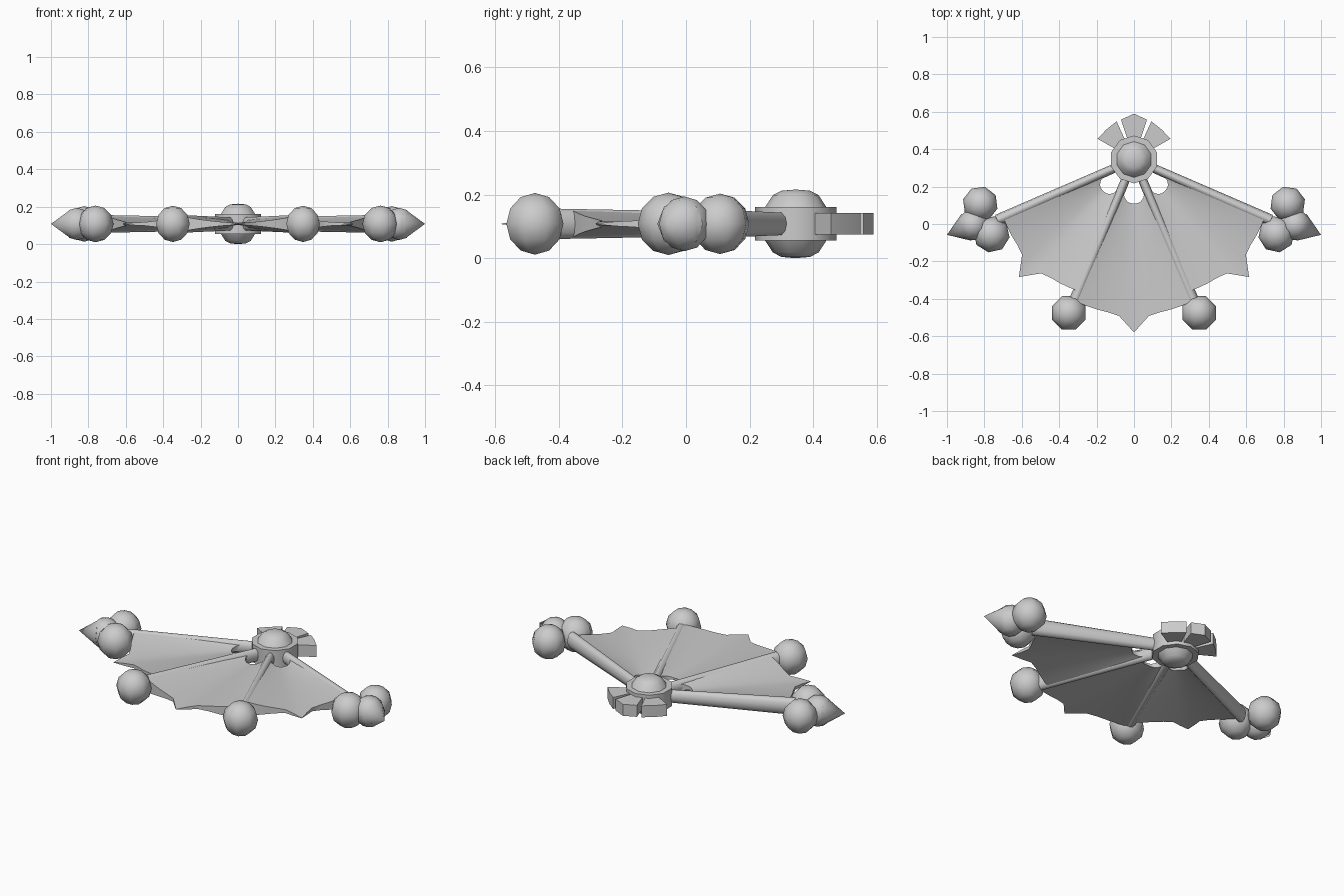
import bpy, bmesh, math
from mathutils import Vector, Matrix

if "Cube" in bpy.data.objects:
    bpy.data.objects.remove(bpy.data.objects["Cube"])

ZC = 0.108          # mid height of the whole ornament
HY = 0.345          # hub position on y


def finish(bm, name, angle=50):
    bmesh.ops.recalc_face_normals(bm, faces=bm.faces)
    me = bpy.data.meshes.new(name)
    bm.to_mesh(me)
    bm.free()
    ob = bpy.data.objects.new(name, me)
    bpy.context.collection.objects.link(ob)
    bpy.ops.object.select_all(action='DESELECT')
    ob.select_set(True)
    bpy.context.view_layer.objects.active = ob
    bpy.ops.object.shade_smooth_by_angle(angle=math.radians(angle))
    return ob


def polar(deg, r, z):
    a = math.radians(deg)
    return Vector((r * math.cos(a), HY + r * math.sin(a), z))


def ball(name, x, y, r, turn=22.5):
    bm = bmesh.new()
    m = Matrix.Translation((x, y, ZC)) @ Matrix.Rotation(math.radians(turn), 4, 'Z')
    bmesh.ops.create_uvsphere(bm, u_segments=8, v_segments=6, radius=r, matrix=m)
    return finish(bm, name)


def loft(bm, rings):
    for a, b in zip(rings, rings[1:]):
        n = len(a)
        for i in range(n):
            bm.faces.new((a[i], a[(i + 1) % n], b[(i + 1) % n], b[i]))
    bm.faces.new(rings[0])
    bm.faces.new(rings[-1])


# hub: faceted drum with a shallow dome above and below
bm = bmesh.new()
profile = [(0.045, 0.004), (0.072, 0.018), (0.096, 0.055), (0.128, 0.055),
           (0.128, 0.161), (0.096, 0.161), (0.072, 0.198), (0.045, 0.212)]
loft(bm, [[bm.verts.new(polar(90 + 36 * i, r, z)) for i in range(10)] for r, z in profile])
for z in (0.0, 0.216):
    cap = [f for f in bm.faces if len(f.verts) == 10 and abs(f.calc_center_median().z - z) < 0.03][0]
    v = bmesh.ops.poke(bm, faces=[cap])['verts'][0]
    v.co.z = z
finish(bm, "hub")

# tail plates: three wedges behind the hub
for k, peak in ((-1, 0.218), (0, 0.245), (1, 0.218)):
    bm = bmesh.new()
    mid = 90 + 42.5 * k
    outline = [(-18, 0.08), (-18, 0.224), (0, peak), (18, 0.224), (18, 0.08)]
    loft(bm, [[bm.verts.new(polar(mid + a, r, z)) for a, r in outline]
              for z in (ZC - 0.034, ZC + 0.034)])
    finish(bm, f"tail_plate_{k + 2}", 20)

# ribs: tall oval rods radiating from the hub
ribs = [(-24, 0.80), (-67.2, 0.81), (-112.8, 0.81), (-156, 0.80)]
for n, (deg, length) in enumerate(ribs):
    bm = bmesh.new()
    side = Vector((-math.sin(math.radians(deg)), math.cos(math.radians(deg)), 0))
    rings = []
    for r, w, h in ((0.06, 0.023, 0.036), (length, 0.031, 0.05)):
        rings.append([bm.verts.new(polar(deg, r, ZC) + side * w * math.cos(t) + Vector((0, 0, h * math.sin(t))))
                      for t in (math.tau * i / 10 for i in range(10))])
    loft(bm, rings)
    finish(bm, f"rib_{n + 1}")

# webbing: pinched double skin between ribs, pointed at the middle of the edge
U = [-1, -0.8, -0.62, -0.42, -0.24, -0.12, 0, 0.12, 0.24, 0.42, 0.62, 0.8, 1]
V = [0, 0.25, 0.5, 0.75, 1]
for n in range(3):
    a0, a1 = ribs[n][0], ribs[n + 1][0]
    base, tip = (0.835, 0.925) if n == 1 else (0.78, 0.88)
    bm = bmesh.new()
    skins = []
    for s in (1, -1):
        grid = []
        for v in V:
            row = []
            for u in U:
                outer = base - 0.015 * abs(u) + (tip - base) * max(0, 1 - abs(u) / 0.28) ** 1.2
                inner = 0.235 - 0.11 * abs(u) ** 3
                r = inner + (outer - inner) * v
                h = 0.006 + (0.022 + 0.016 * v) * abs(u) ** 1.6
                if u == 0 and v == 1:
                    h = 0.001
                row.append(bm.verts.new(polar((a0 + a1) / 2 + (a1 - a0) / 2 * u, r, ZC + s * h)))
            grid.append(row)
        for i in range(len(V) - 1):
            for j in range(len(U) - 1):
                bm.faces.new((grid[i][j], grid[i][j + 1], grid[i + 1][j + 1], grid[i + 1][j]))
        skins.append(grid)
    # rims joining upper and lower skins
    for i in (0, -1):
        for j in range(len(U) - 1):
            bm.faces.new((skins[0][i][j], skins[0][i][j + 1], skins[1][i][j + 1], skins[1][i][j]))
    finish(bm, f"webbing_{n + 1}")

# end ornaments, mirrored left and right
for s, label in ((-1, "left"), (1, "right")):
    ball(f"inner_ball_{label}", s * 0.348, -0.475, 0.097)
    ball(f"upper_lobe_{label}", s * 0.822, 0.107, 0.095, s * 15)
    ball(f"lower_lobe_{label}", s * 0.762, -0.055, 0.098, s * -80)
    ball(f"outer_lobe_{label}", s * 0.862, -0.005, 0.086, s * -22)
    # pointed tip on the outer lobe
    bm = bmesh.new()
    start, end = Vector((s * 0.895, -0.018, ZC)), Vector((s * 1.0, -0.058, ZC))
    d = end - start
    m = Matrix.Translation((start + end) / 2) @ d.to_track_quat('Z', 'Y').to_matrix().to_4x4()
    bmesh.ops.create_cone(bm, cap_ends=True, segments=8, radius1=0.077, radius2=0.0,
                          depth=d.length, matrix=m)
    finish(bm, f"outer_tip_{label}")
